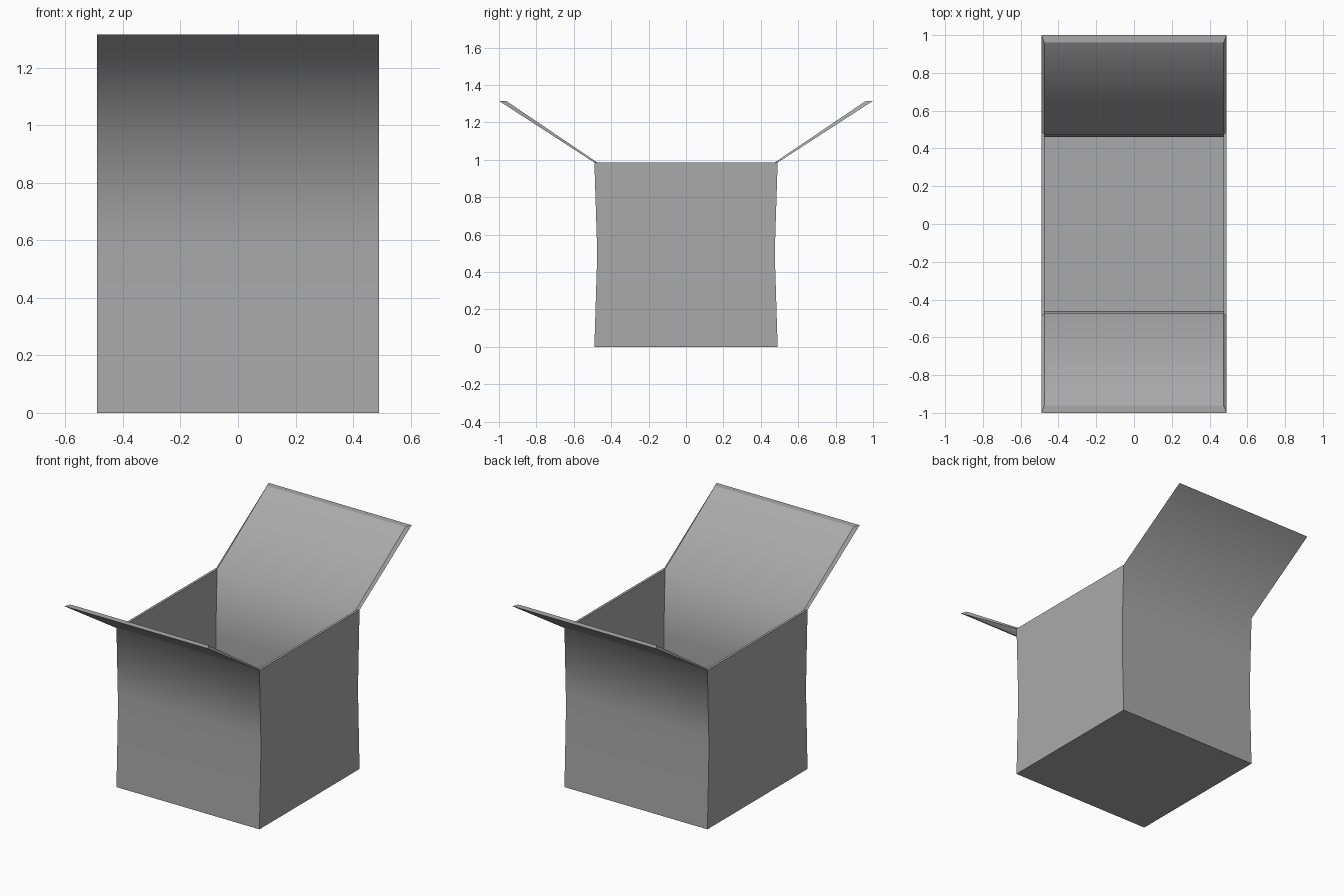
import bpy
import bmesh

cube = bpy.data.objects.get("Cube")
if cube:
    bpy.data.objects.remove(cube, do_unlink=True)

# Cardboard colour
grey = bpy.data.materials.new("box grey")
grey.use_nodes = True
colour = (0.40, 0.40, 0.40, 1)
grey.diffuse_color = colour
grey.node_tree.nodes["Principled BSDF"].inputs["Base Color"].default_value = colour

# Half profiles (y, z): flap tip, hinge, pinched waist, base
OUTER = [(1.0, 1.315), (0.49, 0.985), (0.477, 0.58), (0.477, 0.42), (0.49, 0)]
INNER = [(0.962, 1.315), (0.474, 0.985), (0.461, 0.58), (0.461, 0.42), (0.474, 0.015)]
HALF_WIDTH = {"outer": 0.49, "inner": 0.475}
SIDES = (-1, 1)

bm = bmesh.new()
verts = {}
for skin, profile in (("outer", OUTER), ("inner", INNER)):
    for sx in SIDES:
        for sy in SIDES:
            for i, (y, z) in enumerate(profile):
                verts[skin, sx, sy, i] = bm.verts.new((sx * HALF_WIDTH[skin], sy * y, z))

groups = {}


def quad(keys, group=None):
    face = bm.faces.new([verts[k] for k in keys])
    if group:
        groups[face] = group


last = len(OUTER) - 1
for skin in HALF_WIDTH:
    # Front and back panels running up into the flaps
    for sy in SIDES:
        for i in range(last):
            quad([(skin, -1, sy, i), (skin, 1, sy, i),
                  (skin, 1, sy, i + 1), (skin, -1, sy, i + 1)], (skin, sy))
    # Side walls
    for sx in SIDES:
        for i in range(1, last):
            quad([(skin, sx, -1, i), (skin, sx, 1, i),
                  (skin, sx, 1, i + 1), (skin, sx, -1, i + 1)], (skin, "side", sx))
    # Floor
    quad([(skin, -1, -1, last), (skin, 1, -1, last),
          (skin, 1, 1, last), (skin, -1, 1, last)])

# Rims joining both skins: flap tips, flap edges, wall tops
for sy in SIDES:
    quad([("outer", -1, sy, 0), ("outer", 1, sy, 0),
          ("inner", 1, sy, 0), ("inner", -1, sy, 0)])
    for sx in SIDES:
        quad([("outer", sx, sy, 0), ("outer", sx, sy, 1),
              ("inner", sx, sy, 1), ("inner", sx, sy, 0)])
for sx in SIDES:
    quad([("outer", sx, -1, 1), ("outer", sx, 1, 1),
          ("inner", sx, 1, 1), ("inner", sx, -1, 1)])

bmesh.ops.recalc_face_normals(bm, faces=bm.faces[:])

# Smooth only within one continuous panel
for face in bm.faces:
    face.smooth = True
for edge in bm.edges:
    a, b = (groups.get(f) for f in edge.link_faces)
    edge.smooth = a is not None and a == b

mesh = bpy.data.meshes.new("open_box")
bm.to_mesh(mesh)
bm.free()
mesh.materials.append(grey)
box = bpy.data.objects.new("open_box", mesh)
bpy.context.collection.objects.link(box)
